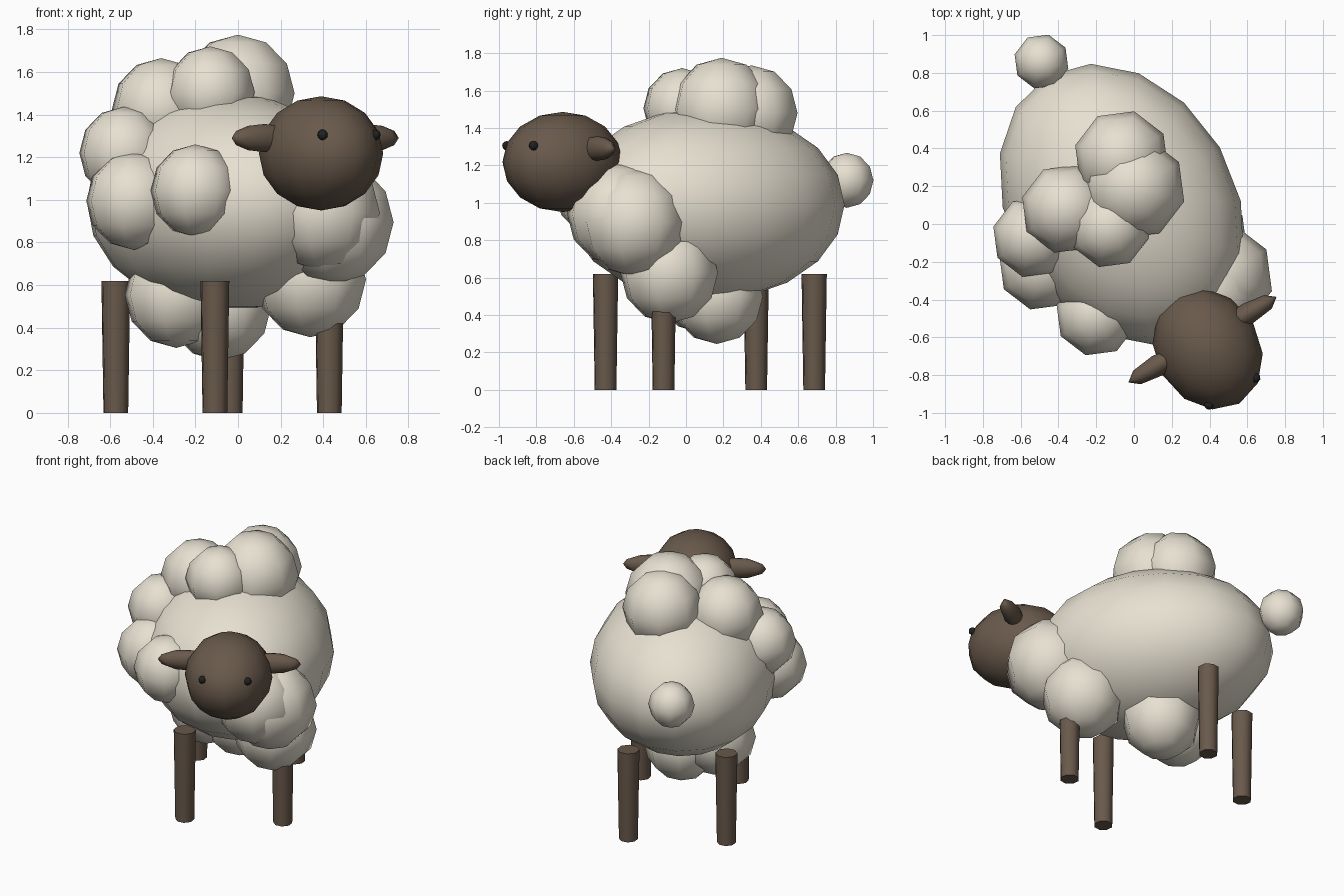
import bpy
from math import radians
from mathutils import Matrix, Vector

if "Cube" in bpy.data.objects:
    bpy.data.objects.remove(bpy.data.objects["Cube"])

TURN = radians(30)                     # the whole animal is turned about z
ROT = Matrix.Rotation(TURN, 3, 'Z')


def material(name, rgb):
    m = bpy.data.materials.new(name)
    m.diffuse_color = (*rgb, 1)
    m.use_nodes = True
    m.node_tree.nodes["Principled BSDF"].inputs["Base Color"].default_value = m.diffuse_color
    return m


wool = material("wool", (0.80, 0.75, 0.64))
skin = material("brown_skin", (0.14, 0.10, 0.07))
dark = material("eye_black", (0.015, 0.015, 0.015))


def ball(name, loc, size, mat, seg=8, rings=6):
    """Smooth ellipsoid; size = (side, length, height) radii in the animal's frame."""
    bpy.ops.mesh.primitive_uv_sphere_add(segments=seg, ring_count=rings, radius=1,
                                         location=loc, rotation=(0, 0, TURN))
    o = bpy.context.object
    o.name = name
    o.scale = size
    o.data.materials.append(mat)
    bpy.ops.object.shade_smooth()
    return o


def place(origin, side, forward, z):
    """World position from offsets along the animal's side and forward axes."""
    p = ROT @ Vector((side, -forward, 0))
    return (origin[0] + p.x, origin[1] + p.y, z)


# Body and tail
ball("body", (-0.065, 0.105, 0.99), (0.60, 0.785, 0.515), wool, 16, 10)
ball("tail", (-0.49, 0.86, 1.12), (0.147, 0.147, 0.147), wool)

# Wool puffs: x, y, z, radius
puffs = [
    (0.00, 0.19, 1.50, 0.275), (-0.065, 0.35, 1.48, 0.255),
    (-0.36, 0.08, 1.425, 0.24), (-0.13, -0.02, 1.505, 0.215),
    (-0.535, -0.07, 1.22, 0.217), (-0.49, -0.23, 0.995, 0.23),
    (-0.20, -0.485, 1.043, 0.217), (0.45, -0.28, 0.895, 0.29),
    (0.40, -0.37, 0.94, 0.275), (0.34, -0.09, 0.625, 0.27),
    (-0.09, 0.165, 0.50, 0.255), (-0.29, 0.08, 0.555, 0.25),
]
for i, (x, y, z, r) in enumerate(puffs, 1):
    ball(f"wool_puff_{i}", (x, y, z), (r, r, r), wool)

# Head with mirrored ears and eyes
head = (0.39, -0.66)
ball("head", (*head, 1.218), (0.277, 0.336, 0.268), skin, 12, 8)
for label, s in (("left", 1), ("right", -1)):
    ball(f"{label}_ear", place(head, s * 0.275, -0.055, 1.29),
         (0.178, 0.058, 0.066), skin)
    ball(f"{label}_eye", place(head, s * 0.143, 0.262, 1.305),
         (0.025, 0.025, 0.025), dark)

# Four tapered legs
for end, f in (("front", 1), ("back", -1)):
    for label, s in (("left", 1), ("right", -1)):
        bpy.ops.mesh.primitive_cone_add(
            vertices=8, radius1=0.06, radius2=0.07, depth=0.62,
            location=place((-0.0725, 0.1275), s * 0.31, f * 0.465, 0.31),
            rotation=(0, 0, TURN))
        leg = bpy.context.object
        leg.name = f"{end}_{label}_leg"
        leg.data.materials.append(skin)
        bpy.ops.object.shade_smooth_by_angle(angle=radians(50))
